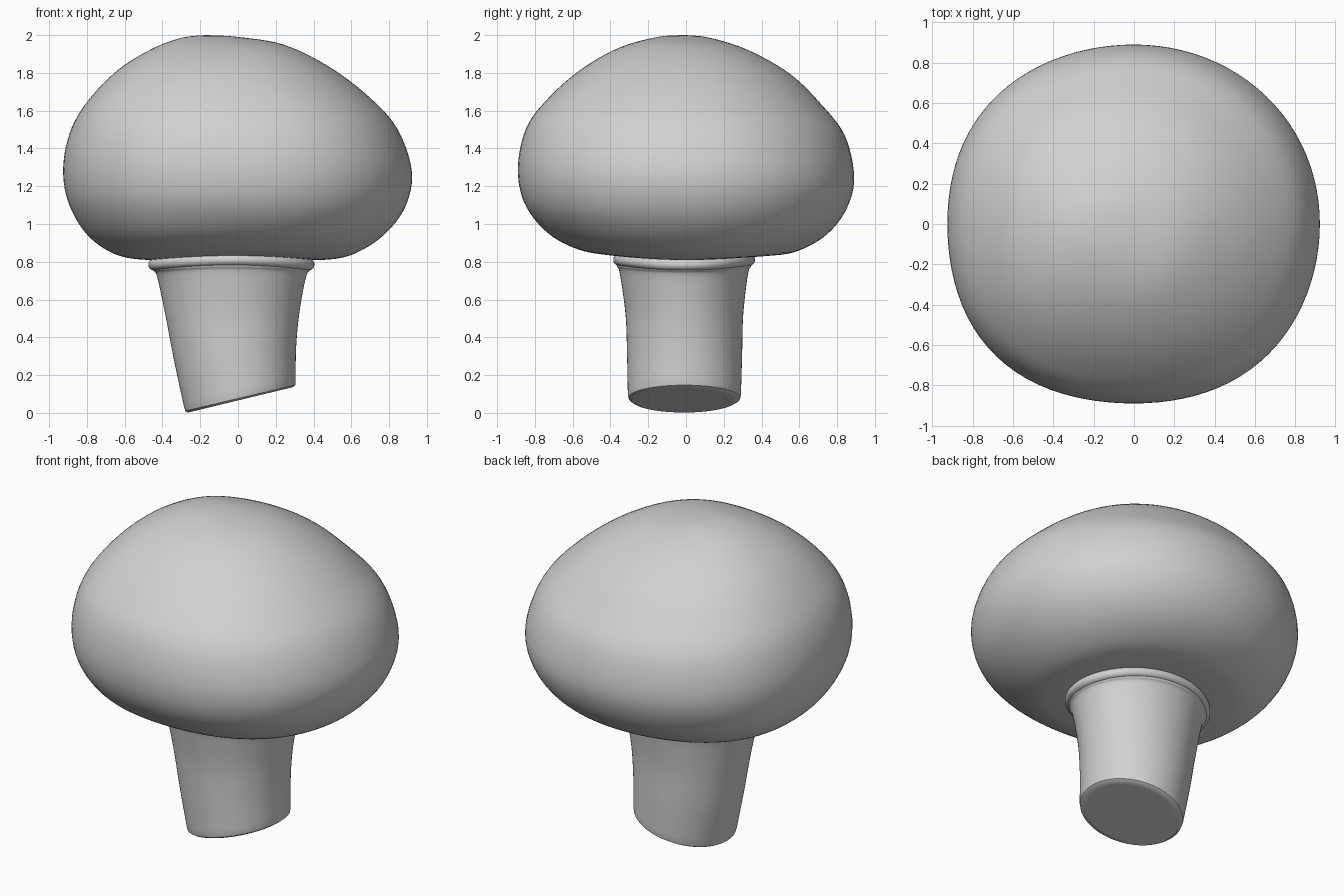
import bpy, bmesh, math

if "Cube" in bpy.data.objects:
    bpy.data.objects.remove(bpy.data.objects["Cube"], do_unlink=True)

grey = bpy.data.materials.new("plain grey")
grey.use_nodes = True
tone = (0.64, 0.64, 0.64, 1)
grey.diffuse_color = tone
grey.node_tree.nodes["Principled BSDF"].inputs["Base Color"].default_value = tone


def spline(rows, steps):
    """Smooth curve through the section rows."""
    result = []
    last = len(rows) - 1
    for i in range(last):
        before, start = rows[max(i - 1, 0)], rows[i]
        end, after = rows[i + 1], rows[min(i + 2, last)]
        for k in range(steps):
            t = k / steps
            result.append([
                b + t / 2 * (c - a + t * (2 * a - 5 * b + 4 * c - d + t * (3 * (b - c) + d - a)))
                for a, b, c, d in zip(before, start, end, after)])
    result.append(rows[last])
    return result


def loft(name, sections, bulge=0.0, segments=96):
    """Skin oval sections given as left, right, front, back extents and their heights.
    The bulge fills out the diagonals, most of all at the front left corner."""
    bm = bmesh.new()
    rings = []
    for left, right, front, back, z_left, z_right, z_front, z_back in sections:
        ring = []
        for i in range(segments):
            angle = math.tau * i / segments
            c, s = math.cos(angle), math.sin(angle)
            fill = 1 + bulge * math.sin(2 * angle) ** 2 * (1 - (c + s) / 2)
            x = (left + right) / 2 + (right - left) / 2 * c * fill
            y = (front + back) / 2 + (back - front) / 2 * s * fill
            z = ((z_left + z_right) * c * c + (z_front + z_back) * s * s
                 + (z_right - z_left) * c + (z_back - z_front) * s) / 2
            ring.append(bm.verts.new((x, y, z)))
        rings.append(ring)
    for upper, lower in zip(rings, rings[1:]):
        for i in range(segments):
            j = (i + 1) % segments
            bm.faces.new((upper[i], lower[i], lower[j], upper[j]))
    bm.faces.new(rings[0])
    bm.faces.new(rings[-1][::-1])
    bmesh.ops.remove_doubles(bm, verts=bm.verts, dist=0.0005)
    bmesh.ops.recalc_face_normals(bm, faces=bm.faces)
    mesh = bpy.data.meshes.new(name)
    bm.to_mesh(mesh)
    bm.free()
    mesh.materials.append(grey)
    part = bpy.data.objects.new(name, mesh)
    bpy.context.collection.objects.link(part)
    bpy.ops.object.select_all(action="DESELECT")
    part.select_set(True)
    bpy.context.view_layer.objects.active = part
    bpy.ops.object.shade_smooth_by_angle(angle=math.radians(40))


# Lopsided domed cap, from the crown down to the underside
cap = [
    (-.17, -.17, 0, 0, 2, 2, 2, 2),
    (-.3, 0, -.15, .13, 1.985, 1.99, 1.99, 1.985),
    (-.45, .24, -.36, .33, 1.93, 1.95, 1.93, 1.92),
    (-.63, .47, -.56, .55, 1.82, 1.84, 1.815, 1.795),
    (-.78, .68, -.73, .71, 1.67, 1.685, 1.665, 1.64),
    (-.88, .84, -.845, .84, 1.51, 1.51, 1.51, 1.47),
    (-.925, .92, -.89, .89, 1.31, 1.28, 1.3, 1.25),
    (-.9, .885, -.855, .85, 1.12, 1.09, 1.11, 1.08),
    (-.8, .77, -.735, .74, .945, .94, .955, .94),
    (-.65, .61, -.57, .57, .84, .84, .865, .85),
    (-.48, .45, -.4, .38, .81, .81, .835, .83),
    (-.3, .25, -.25, .25, .82, .82, .83, .83),
]
loft("mushroom_cap", spline(cap, 6), bulge=0.025)

# Tapered stem that flares into the collar and ends in a slanted foot
stem = [
    (-.46, .39, -.375, .355, .79, .79, .81, .81),
    (-.45, .38, -.365, .345, .755, .755, .775, .775),
    (-.428, .36, -.35, .328, .72, .72, .735, .735),
    (-.385, .326, -.32, .303, .52, .54, .52, .52),
    (-.335, .308, -.312, .297, .26, .35, .3, .3),
    (-.285, .305, -.308, .291, .03, .165, .1, .1),
]
foot = [
    (-.279, .303, -.304, .287, .01, .147, .079, .079),
    (-.265, .29, -.29, .27, .002, .136, .069, .069),
    (-.24, .265, -.265, .245, .008, .13, .069, .069),
]
loft("mushroom_stem", spline(stem, 5) + foot)

# Rolled collar where the stem meets the cap
collar = []
for i in range(13):
    turn = math.pi * (i / 12 - 0.5)
    out = 0.03 * math.cos(turn)
    drop = -0.03 * math.sin(turn)
    collar.append((-.445 - out, .375 + out, -.355 - out, .335 + out,
                   .785 + drop, .785 + drop, .81 + drop, .81 + drop))
loft("stem_collar", collar)
